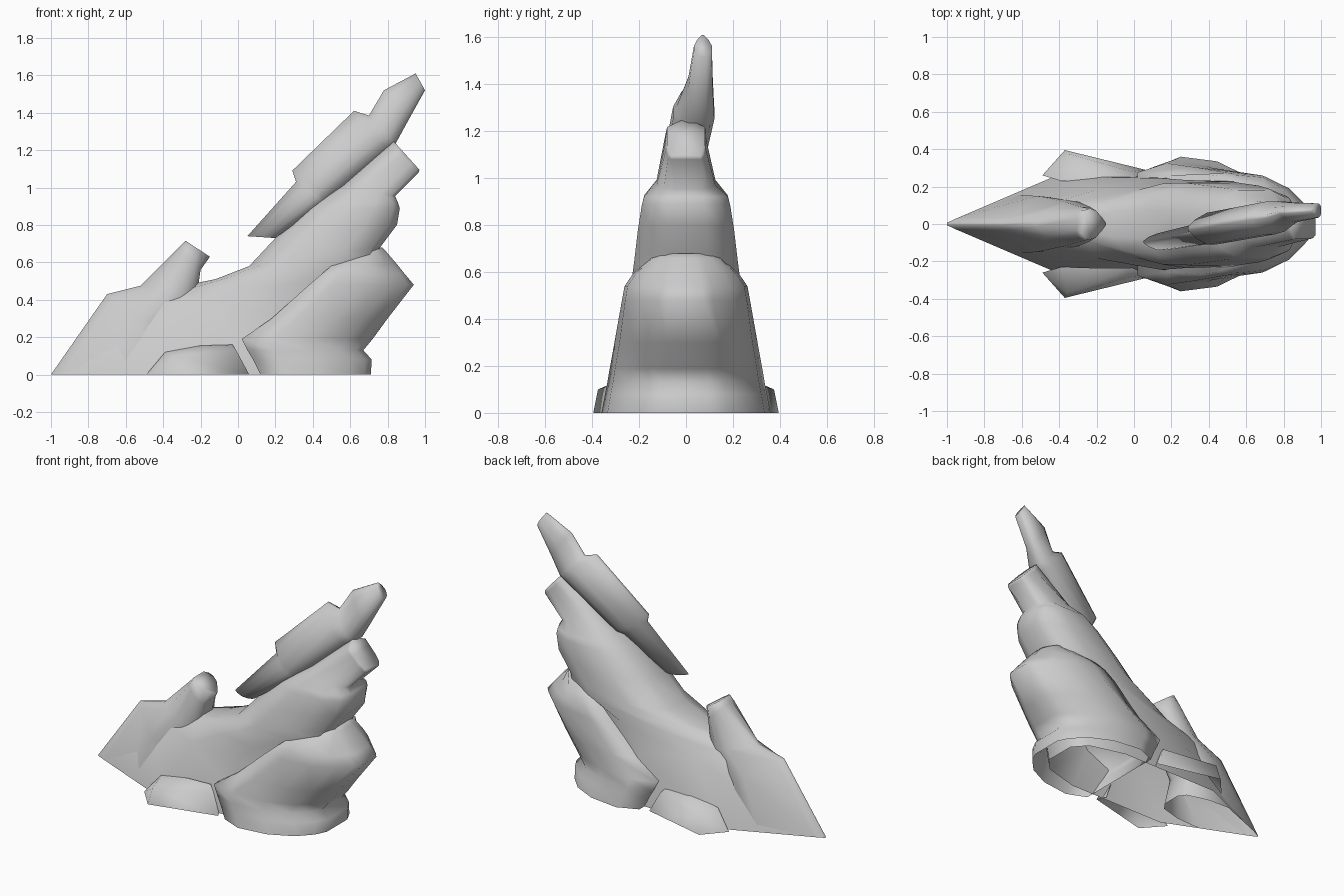
import bpy
import bmesh

old = bpy.data.objects.get("Cube")
if old:
    bpy.data.objects.remove(old, do_unlink=True)

stone = bpy.data.materials.new("grey_stone")
stone.use_nodes = True
GREY = (0.6, 0.6, 0.6, 1)
stone.diffuse_color = GREY
shader = stone.node_tree.nodes["Principled BSDF"]
shader.inputs["Base Color"].default_value = GREY
shader.inputs["Roughness"].default_value = 0.9


def finish(name, bm):
    """Turn a bmesh into a smooth shaded stone object."""
    bmesh.ops.recalc_face_normals(bm, faces=bm.faces[:])
    for face in bm.faces:
        face.smooth = True
    mesh = bpy.data.meshes.new(name)
    bm.to_mesh(mesh)
    bm.free()
    mesh.materials.append(stone)
    bpy.context.collection.objects.link(bpy.data.objects.new(name, mesh))


def loft(name, sections, open_base=True):
    """Skin sections: (left x, z), (right x, z), half width, outline, y centre."""
    bm = bmesh.new()
    rings = []
    for (ax, az), (bx, bz), width, outline, yc in sections:
        half = [(ax + (bx - ax) * t, f * width, az + (bz - az) * t) for t, f in outline]
        ring = [bm.verts.new((x, yc + y, z)) for x, y, z in half]
        ring += [bm.verts.new((x, yc - y, z)) for x, y, z in reversed(half)]
        rings.append(ring)
    for low, high in zip(rings, rings[1:]):
        for i in range(len(low)):
            j = (i + 1) % len(low)
            bm.faces.new((low[i], low[j], high[j], high[i]))
    bm.faces.new(rings[-1])
    if not open_base:
        bm.faces.new(rings[0])
    finish(name, bm)


# Cross-section outlines: (fraction along, fraction of half width)
PROW = [(0, .02), (.04, .14), (.36, 1), (.8, 1), (.95, .75), (1, .4)]
SLOPE = [(0, .06), (.14, .38), (.37, .76), (.62, 1), (.95, .75), (1, .4)]
BLEND = [(0, .3), (.08, .62), (.32, .95), (.75, 1), (.95, .74), (1, .4)]
ROUND = [(0, .35), (.1, .75), (.3, 1), (.72, 1), (.93, .75), (1, .4)]
SPIKE = [(0, .04), (.08, .21), (.53, 1), (.75, .95), (.95, .7), (1, .4)]
CAP = [(0, .15), (.2, 1), (.4, 1), (.72, 1), (.93, .9), (1, .75)]
BEAK = [(0, .6), (.15, .9), (.35, 1), (.6, .85), (.85, .4), (1, .08)]
TIP = [(0, .12), (.2, .6), (.5, 1), (.75, 1), (.93, .75), (1, .4)]
SHELL = [(0, .85), (.22, 1), (.55, .93), (.8, .73), (.94, .49), (1, .29)]
CROWN = [(0, .98), (.22, 1), (.55, .95), (.8, .7), (.94, .42), (1, .27)]

# Leaning main ridge with a narrow neck and blunt tip
loft("main_ridge", [
    ((-1, 0), (.6, 0), .255, PROW, 0),
    ((-.69, .41), (.66, .3), .245, SLOPE, 0),
    ((-.4, .455), (.7, .5), .235, SLOPE, 0),
    ((-.12, .51), (.74, .62), .228, BLEND, 0),
    ((.06, .58), (.76, .68), .22, ROUND, 0),
    ((.2, .73), (.85, .8), .205, ROUND, 0),
    ((.36, .88), (.865, .89), .188, ROUND, 0),
    ((.43, .93), (.855, .92), .178, ROUND, 0),
    ((.56, 1.01), (.84, .955), .125, ROUND, 0),
    ((.81, 1.23), (.965, 1.08), .085, CAP, 0),
    ((.83, 1.25), (.97, 1.095), .08, CAP, 0),
])

# Slanted column rising out of the low pointed end
loft("front_column", [
    ((-1, 0), (-.3, 0), .156, SPIKE, 0),
    ((-.7, .43), (-.36, .2), .15, SPIKE, 0),
    ((-.52, .475), (-.22, .42), .118, TIP, 0),
    ((-.31, .685), (-.2, .56), .09, ROUND, 0),
    ((-.28, .715), (-.15, .63), .083, BEAK, 0),
])

# Overhanging boulder wrapped around the tall end
loft("rear_boulder", [
    ((.12, 0), (.71, 0), .36, SHELL, 0),
    ((.08, .08), (.715, .08), .345, SHELL, 0),
    ((.05, .13), (.67, .13), .335, SHELL, 0),
    ((.02, .19), (.72, .19), .325, SHELL, 0),
    ((.18, .3), (.8, .3), .305, SHELL, 0),
    ((.38, .48), (.94, .48), .273, CROWN, 0),
    ((.45, .54), (.89, .54), .262, CROWN, 0),
    ((.51, .59), (.85, .59), .228, CROWN, 0),
    ((.68, .66), (.79, .66), .15, CROWN, 0),
    ((.72, .68), (.77, .68), .08, CROWN, 0),
])

# Tilted spire resting on the ridge, with a wedge shaped tail
loft("upper_spire", [
    ((.05, .74), (.2, .73), .045, TIP, -.095),
    ((.31, 1.03), (.46, .92), .06, TIP, -.045),
    ((.29, 1.09), (.49, .95), .085, TIP, -.025),
    ((.62, 1.41), (.8, 1.2), .088, TIP, .033),
    ((.7, 1.385), (.84, 1.23), .08, TIP, .04),
    ((.78, 1.52), (.9, 1.34), .052, TIP, .062),
    ((.95, 1.61), (1, 1.52), .038, TIP, .072),
], open_base=False)

# Low rocks leaning against both sides of the base
ROCK = [(-.49, .26, 0), (-.37, .395, 0), (.06, .29, 0), (.03, .23, 0),
        (-.39, .23, .12), (-.35, .375, .1), (-.2, .235, .155),
        (-.03, .235, .16), (-.01, .28, .13)]
for label, side in (("back", 1), ("front", -1)):
    bm = bmesh.new()
    for x, y, z in ROCK:
        bm.verts.new((x, y * side, z))
    bmesh.ops.convex_hull(bm, input=bm.verts[:])
    hidden = [f for f in bm.faces
              if all(v.co.z < .001 for v in f.verts)
              or all(abs(v.co.y) < .265 for v in f.verts)]
    bmesh.ops.delete(bm, geom=hidden, context="FACES")
    finish(label + "_side_rock", bm)
